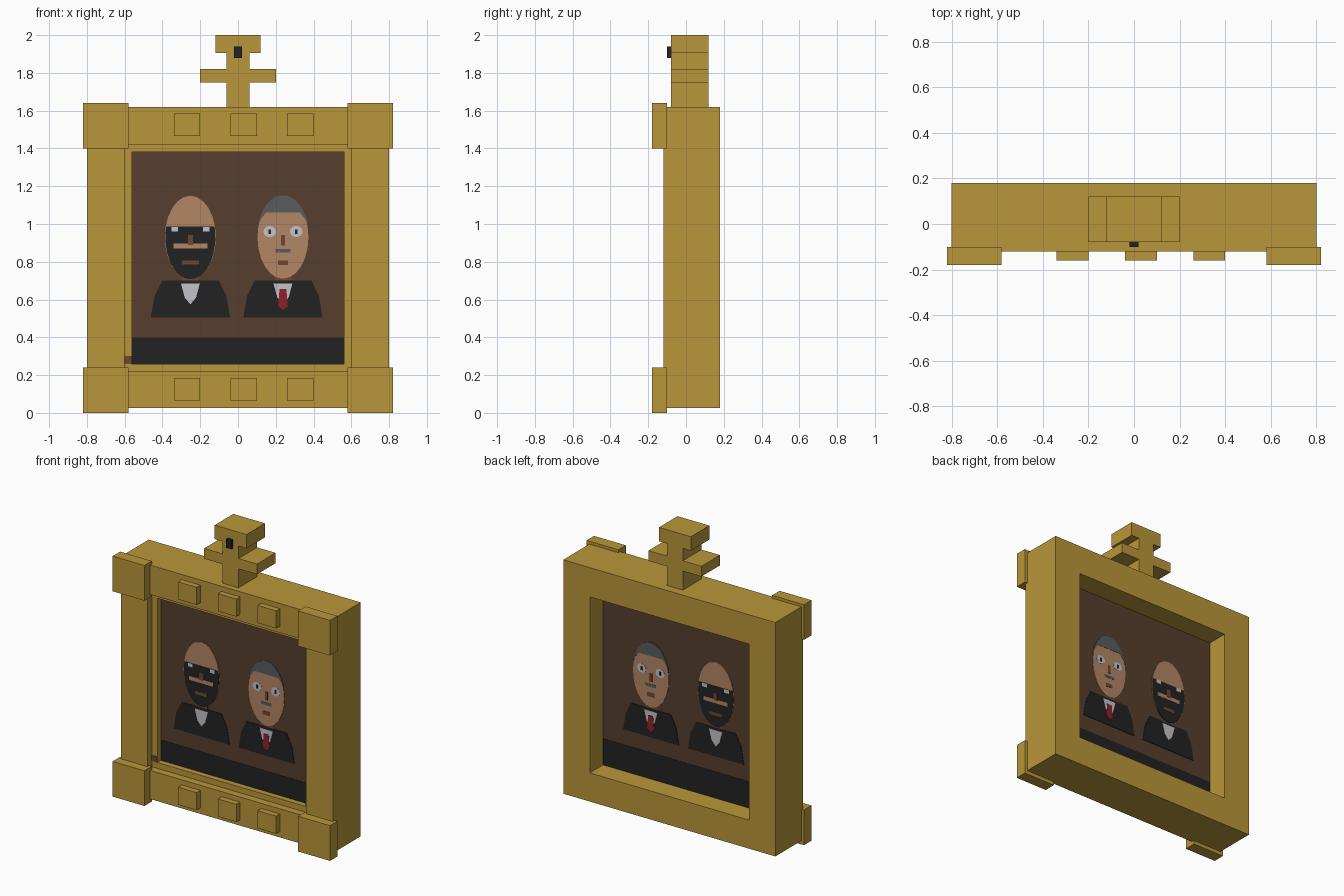
import bpy, bmesh, math

cube = bpy.data.objects.get("Cube")
if cube:
    bpy.data.objects.remove(cube)


def material(name, rgb):
    """Flat colour from 8-bit sRGB, stored as linear."""
    lin = [((c / 255 + 0.055) / 1.055) ** 2.4 for c in rgb] + [1]
    m = bpy.data.materials.new(name)
    m.use_nodes = True
    m.diffuse_color = lin
    node = m.node_tree.nodes["Principled BSDF"]
    node.inputs["Base Color"].default_value = lin
    node.inputs["Roughness"].default_value = 0.8
    return m


gold = material("gold", (185, 150, 58))
brown = material("brown", (87, 63, 46))
black = material("black", (34, 34, 34))
skin = material("skin", (178, 134, 101))
white = material("pale_grey", (195, 195, 200))
grey = material("hair_grey", (90, 91, 93))
red = material("tie_red", (142, 32, 46))
dark = material("lip_brown", (112, 70, 50))


def finish(name, bm, mat):
    bmesh.ops.recalc_face_normals(bm, faces=bm.faces)
    me = bpy.data.meshes.new(name)
    bm.to_mesh(me)
    bm.free()
    me.materials.append(mat)
    ob = bpy.data.objects.new(name, me)
    bpy.context.collection.objects.link(ob)
    return ob


def prism(bm, pts, y0, y1):
    """Extrude an x-z outline along y."""
    a = [bm.verts.new((x, y0, z)) for x, z in pts]
    b = [bm.verts.new((x, y1, z)) for x, z in pts]
    bm.faces.new(a)
    bm.faces.new(b[::-1])
    for i in range(len(a)):
        j = (i + 1) % len(a)
        bm.faces.new((a[j], a[i], b[i], b[j]))


def rect(x0, x1, z0, z1):
    return [(x0, z0), (x1, z0), (x1, z1), (x0, z1)]


def block(name, x0, x1, z0, z1, y0, y1, mat=gold):
    bm = bmesh.new()
    prism(bm, rect(x0, x1, z0, z1), y0, y1)
    return finish(name, bm, mat)


def ring(name, outer, inner, y0, y1, mat=gold):
    """Rectangular frame with a through opening."""
    bm = bmesh.new()
    loops = [[bm.verts.new((x, y, z)) for x, z in rect(*r)]
             for r, y in ((outer, y0), (inner, y0), (inner, y1), (outer, y1))]
    for k in range(4):
        a, b = loops[k], loops[(k + 1) % 4]
        for i in range(4):
            j = (i + 1) % 4
            bm.faces.new((a[i], a[j], b[j], b[i]))
    return finish(name, bm, mat)


# Frame, inner trim and panel
FRONT, BACK = -0.03, 0.035
ring("frame", (-0.8, 0.8, 0.025, 1.62), (-0.6, 0.6, 0.22, 1.42), -0.12, 0.18)
ring("inner_trim", (-0.6, 0.6, 0.22, 1.42), (-0.56, 0.56, 0.26, 1.38), -0.07, FRONT)
block("trim_patch", -0.6, -0.56, 0.26, 0.3, -0.073, -0.07, dark)
block("picture_panel", -0.6, 0.6, 0.22, 1.42, FRONT, BACK, brown)

# Corner blocks and rail studs
for zname, z in (("lower", 0), ("upper", 1.4)):
    for side, x in (("right", -0.82), ("left", 0.58)):
        block(f"{zname}_{side}_corner", x, x + 0.24, z, z + 0.24, -0.18, -0.1)
    for i in range(3):
        x = -0.34 + 0.3 * i
        block(f"{zname}_stud_{i + 1}", x, x + 0.14, z + 0.065, z + 0.185, -0.16, -0.12)

# Cross-shaped crest as one stepped outline
half = [(0.06, 1.62), (0.06, 1.75), (0.2, 1.75), (0.2, 1.82),
        (0.06, 1.82), (0.06, 1.905), (0.12, 1.905), (0.12, 2.0)]
bm = bmesh.new()
prism(bm, half + [(-x, z) for x, z in reversed(half)], -0.08, 0.12)
finish("crest", bm, gold)
block("crest_pin", -0.02, 0.02, 1.88, 1.94, -0.1, -0.08, black)


# Painted picture: thin plates on both sides of the panel
def paint(name, pts, layer, mat):
    bm = bmesh.new()
    t = 0.0018 * layer
    prism(bm, pts, FRONT - t, FRONT)
    prism(bm, pts, BACK, BACK + t)
    return finish(name, bm, mat)


def arc(cx, cz, rx, rz, a0=0, a1=345, n=24):
    angles = [math.radians(a0 + (a1 - a0) * i / (n - 1)) for i in range(n)]
    return [(cx + rx * math.cos(a), cz + rz * math.sin(a)) for a in angles]


def bar(cx, w, z0, z1):
    return rect(cx - w / 2, cx + w / 2, z0, z1)


paint("table_band", rect(-0.6, 0.6, 0.22, 0.4), 1, black)


def bust(who, cx):
    """Neck, suit, shirt and head shared by both figures."""
    paint(who + "_neck", bar(cx, 0.09, 0.66, 0.75), 1, dark)
    paint(who + "_suit", [(cx - 0.21, 0.505), (cx + 0.21, 0.505), (cx + 0.19, 0.62),
                          (cx + 0.15, 0.7), (cx - 0.15, 0.7), (cx - 0.19, 0.62)], 2, black)
    paint(who + "_shirt", [(cx, 0.575), (cx + 0.03, 0.61), (cx + 0.05, 0.685),
                           (cx - 0.05, 0.685), (cx - 0.03, 0.61)], 3, white)
    paint(who + "_head", arc(cx, 0.93, 0.135, 0.22), 2, skin)


# Bearded figure
bx = -0.252
bust("bearded", bx)
paint("beard", arc(bx, 0.93, 0.132, 0.222, 165.5, 374.5), 3, black)
paint("bearded_cheeks", bar(bx, 0.18, 0.87, 0.897), 4, skin)
paint("bearded_nose", bar(bx, 0.028, 0.89, 0.942), 5, dark)
paint("bearded_mouth", bar(bx, 0.09, 0.785, 0.808), 4, dark)
for i, s in enumerate((-1, 1)):
    paint(f"bearded_eye_{i}", bar(bx + s * 0.083, 0.035, 0.96, 0.985), 4, white)

# Grey-haired figure
gx = 0.238
bust("grey_haired", gx)
paint("tie", [(gx, 0.545), (gx + 0.026, 0.565), (gx + 0.018, 0.655),
              (gx - 0.018, 0.655), (gx - 0.026, 0.565)], 4, red)
paint("hair", arc(gx, 0.93, 0.138, 0.222, 17, 163)
      + [(gx - 0.115, 1.03), (gx - 0.09, 1.06), (gx + 0.09, 1.06), (gx + 0.115, 1.03)], 3, grey)
paint("grey_haired_nose", bar(gx, 0.022, 0.885, 0.942), 3, dark)
paint("moustache", bar(gx, 0.08, 0.85, 0.868), 3, grey)
paint("grey_haired_mouth", bar(gx, 0.055, 0.782, 0.808), 3, dark)
for i, s in enumerate((-1, 1)):
    paint(f"grey_haired_eye_{i}", arc(gx + s * 0.07, 0.96, 0.034, 0.03, n=12), 3, white)
    paint(f"grey_haired_pupil_{i}", bar(gx + s * 0.07, 0.014, 0.947, 0.972), 4, black)
